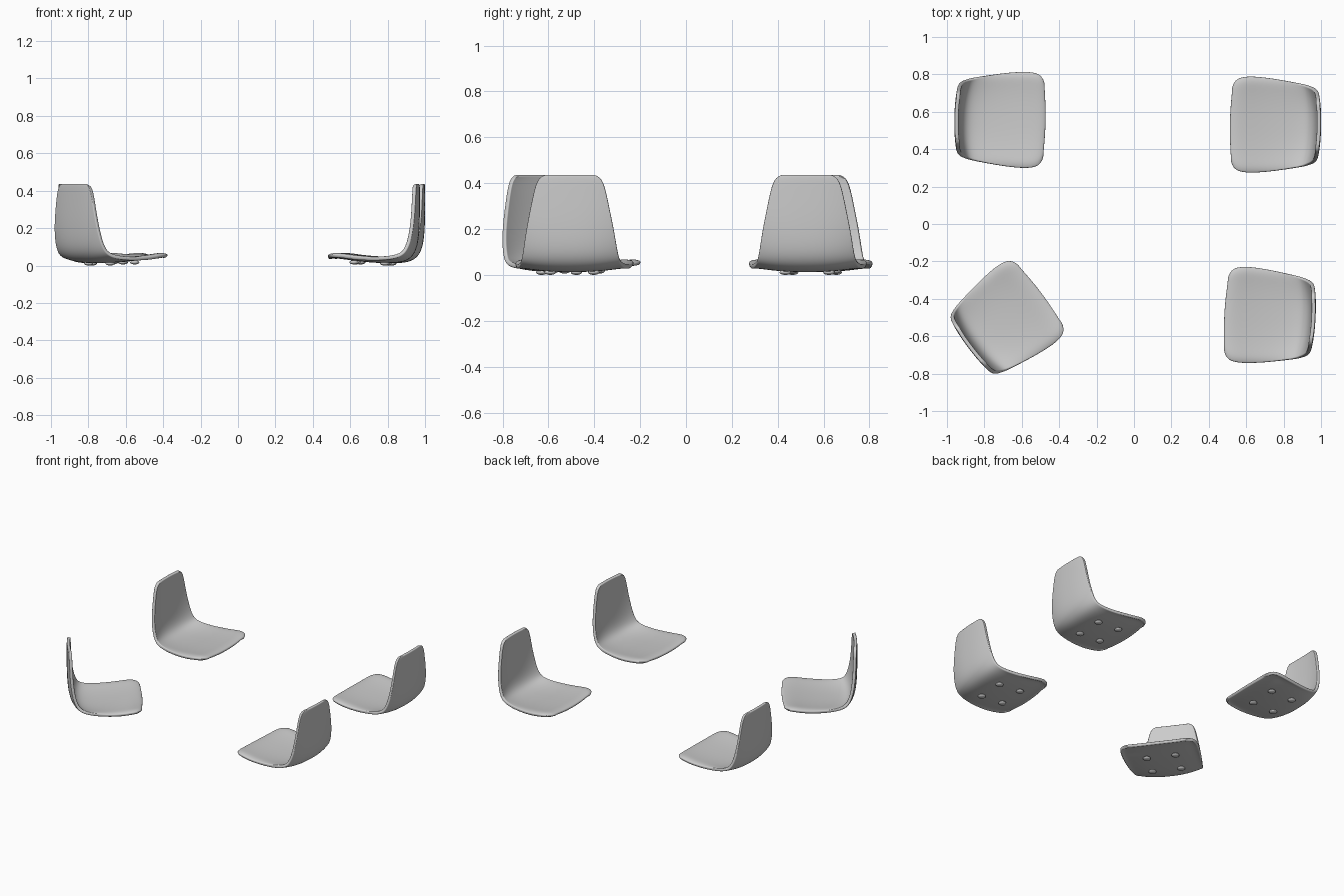
import bpy, bmesh
from math import radians
from mathutils import Vector, Matrix

if "Cube" in bpy.data.objects:
    bpy.data.objects.remove(bpy.data.objects["Cube"])

# Shell stations from top of back to front lip: x, z, half width, edge lift, rim roll
STATIONS = [
    (.012, .436, .100, .006, 0), (.011, .428, .128, .008, 0),
    (.010, .405, .145, .010, 0), (.010, .360, .158, .012, 0),
    (.010, .280, .174, .015, 0), (.012, .200, .190, .020, 0),
    (.018, .125, .201, .028, 0), (.033, .072, .208, .034, 0),
    (.063, .038, .215, .032, 0), (.110, .024, .224, .026, .002),
    (.180, .022, .236, .020, .005), (.270, .027, .249, .018, .010),
    (.350, .036, .256, .018, .014), (.410, .045, .256, .017, .014),
    (.450, .049, .249, .014, .012), (.475, .047, .230, .011, .010),
    (.486, .040, .185, .008, .006),
]
COLUMNS = [-1, -.96, -.88, -.7, -.47, -.23, 0, .23, .47, .7, .88, .96, 1]


def shell_mesh():
    bm = bmesh.new()
    rows = []
    for i, (x, z, w, lift, roll) in enumerate(STATIONS):
        a, b = STATIONS[max(i - 1, 0)], STATIONS[min(i + 1, len(STATIONS) - 1)]
        t = Vector((b[0] - a[0], 0, b[1] - a[1])).normalized()
        n = Vector((-t.z, 0, t.x))
        if x > .4:
            n = Vector((0, 0, 1))
        row = []
        for u in COLUMNS:
            p = Vector((x, w * u, z)) + n * lift * abs(u) ** 2.5
            p.z -= roll * max(0, (abs(u) - .88) / .12) ** 1.5
            if x > .4:
                p.x -= .012 * u * u
            row.append(bm.verts.new(p))
        rows.append(row)
    for r, s in zip(rows, rows[1:]):
        for j in range(len(COLUMNS) - 1):
            bm.faces.new((r[j], s[j], s[j + 1], r[j + 1]))
    bmesh.ops.recalc_face_normals(bm, faces=bm.faces)
    me = bpy.data.meshes.new("seat_shell")
    bm.to_mesh(me)
    bm.free()
    return me


def pads_mesh():
    bm = bmesh.new()
    for x, z in ((.18, .011), (.345, .017)):
        for y in (-.095, .095):
            m = Matrix.Translation((x, y, z)) @ Matrix.Diagonal((1, 1, .44, 1))
            bmesh.ops.create_uvsphere(bm, u_segments=24, v_segments=12, radius=.025, matrix=m)
    me = bpy.data.meshes.new("mount_pads")
    bm.to_mesh(me)
    bm.free()
    return me


def add(name, me, loc, rot):
    ob = bpy.data.objects.new(name, me)
    bpy.context.collection.objects.link(ob)
    ob.location = (*loc, 0)
    ob.rotation_euler.z = radians(rot)
    for p in me.polygons:
        p.use_smooth = True
    return ob


shell, pads = shell_mesh(), pads_mesh()
# Four chair shells: back centre position and facing angle
for label, loc, rot in (
    ("back_left", (-.96, .563), -1),
    ("back_right", (1.0, .525), 179),
    ("front_right", (.97, -.507), 176.8),
    ("front_left", (-.885, -.662), 37),
):
    ob = add("chair_shell_" + label, shell, loc, rot)
    solid = ob.modifiers.new("thickness", 'SOLIDIFY')
    solid.thickness, solid.offset = .021, 0
    sub = ob.modifiers.new("smooth", 'SUBSURF')
    sub.levels = sub.render_levels = 2
    add("mount_pads_" + label, pads, loc, rot)
